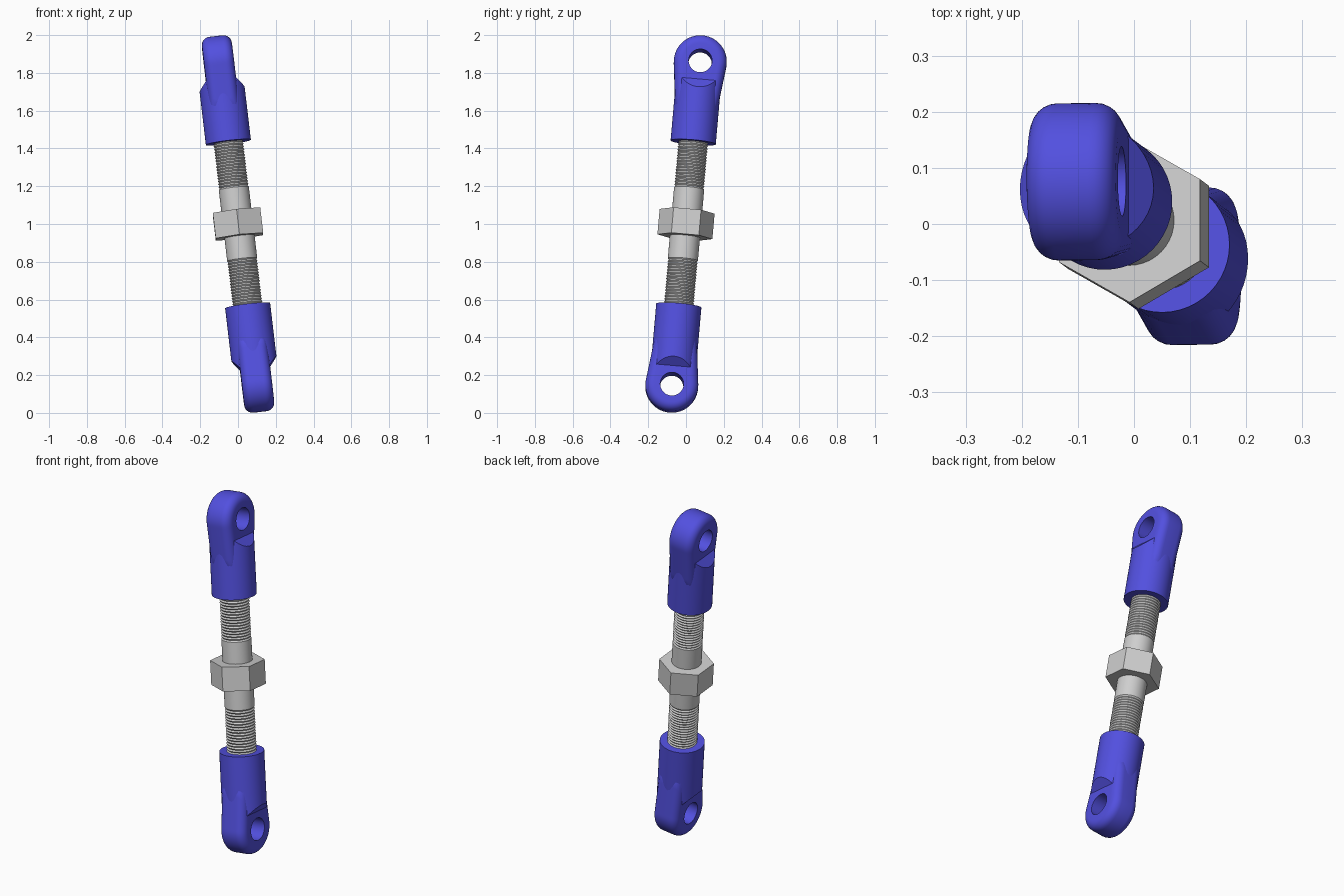
import bpy, bmesh, math
from mathutils import Matrix, Vector

if "Cube" in bpy.data.objects:
    bpy.data.objects.remove(bpy.data.objects["Cube"])

# Tilted rod axis: local z runs along the link, local x stays near world x
axis = Vector((-0.118, 0.088, 1)).normalized()
ly = axis.cross(Vector((1, 0, 0))).normalized()
lx = ly.cross(axis)
TILT = Matrix.Translation((0, 0, 1)) @ Matrix((lx, ly, axis)).transposed().to_4x4()
ENDS = {"upper": TILT, "lower": TILT @ Matrix.Rotation(math.pi, 4, 'X')}


def material(name, rgb):
    m = bpy.data.materials.new(name)
    m.diffuse_color = (*rgb, 1)
    m.use_nodes = True
    m.node_tree.nodes["Principled BSDF"].inputs["Base Color"].default_value = m.diffuse_color
    return m


blue = material("blue", (0.085, 0.08, 0.74))
steel = material("light_steel", (0.62, 0.62, 0.62))


def finish(name, bm, mat, matrix, angle=35):
    bmesh.ops.transform(bm, matrix=matrix, verts=bm.verts)
    bmesh.ops.recalc_face_normals(bm, faces=bm.faces)
    me = bpy.data.meshes.new(name)
    bm.to_mesh(me)
    bm.free()
    me.materials.append(mat)
    ob = bpy.data.objects.new(name, me)
    bpy.context.collection.objects.link(ob)
    bpy.ops.object.select_all(action='DESELECT')
    ob.select_set(True)
    bpy.context.view_layer.objects.active = ob
    bpy.ops.object.shade_smooth_by_angle(angle=math.radians(angle))
    return ob


def bridge(bm, rings, closed=False):
    vr = [[bm.verts.new(p) for p in r] for r in rings]
    pairs = list(zip(vr, vr[1:])) + ([(vr[-1], vr[0])] if closed else [])
    for a, b in pairs:
        n = len(a)
        for i in range(n):
            j = (i + 1) % n
            bm.faces.new((a[i], a[j], b[j], b[i]))
    if not closed:
        bm.faces.new(vr[0])
        bm.faces.new(vr[-1])


def lathe(profile, n, phase=0.0):
    bm = bmesh.new()
    bridge(bm, [[(r * math.cos(phase + 2 * math.pi * i / n),
                  r * math.sin(phase + 2 * math.pi * i / n), z) for i in range(n)]
                for r, z in profile])
    return bm


# Rod: smooth middle with ridged threads toward both ends
PITCH, COUNT, START = 0.0155, 17, 0.19
half = [(0.08, START)]
for k in range(COUNT):
    z = START + k * PITCH
    half += [(0.074, z + PITCH / 2), (0.08, z + PITCH)]
profile = [(r, -z) for r, z in reversed(half)] + half
finish("threaded_rod", lathe(profile, 40), steel, TILT)

# Hexagonal nut
finish("hex_nut", lathe([(0.146, -0.068), (0.146, 0.068)], 6, math.pi / 2), steel, TILT)

# Rod ends: round sleeve with sloped shoulders, and an eye lug with a hole
EYE, R, HOLE, DEPTH, THICK, ROUND, PHI = 0.865, 0.14, 0.062, 0.265, 0.08, 0.045, 0.12


def lug_radius(t, inset):
    r, s = R - inset, math.sin(t)
    if s >= -math.sin(PHI):
        return r
    return min(r / math.cos(math.asin(-s) - PHI), DEPTH / -s)


def lug_ring(x, radius):
    pts = []
    for i in range(72):
        t = 2 * math.pi * i / 72
        r = radius(t)
        pts.append((x, r * math.cos(t), EYE + r * math.sin(t)))
    return pts


for side, mat in ENDS.items():
    bm = lathe([(0.12, 0.437), (0.12, 0.79)], 48)
    for sx in (1, -1):
        cut = bmesh.ops.bisect_plane(bm, geom=bm.verts[:] + bm.edges[:] + bm.faces[:],
                                     plane_co=(sx * 0.12, 0, 0.721),
                                     plane_no=(sx * 0.755, 0, 0.656), clear_outer=True)
        edges = [e for e in cut["geom_cut"] if isinstance(e, bmesh.types.BMEdge)]
        bmesh.ops.holes_fill(bm, edges=edges, sides=0)
    finish(side + "_sleeve", bm, blue, mat)

    bm = bmesh.new()
    rings = [lug_ring(-THICK, lambda t: HOLE)]
    steps = [math.pi / 2 * k / 6 for k in range(7)]
    edge = [(THICK - ROUND + ROUND * math.cos(a), ROUND * (1 - math.sin(a))) for a in steps]
    for x, inset in [(-x, i) for x, i in edge] + edge[::-1]:
        rings.append(lug_ring(x, lambda t: lug_radius(t, inset)))
    rings.append(lug_ring(THICK, lambda t: HOLE))
    bridge(bm, rings, closed=True)
    finish(side + "_eye_lug", bm, blue, mat)
